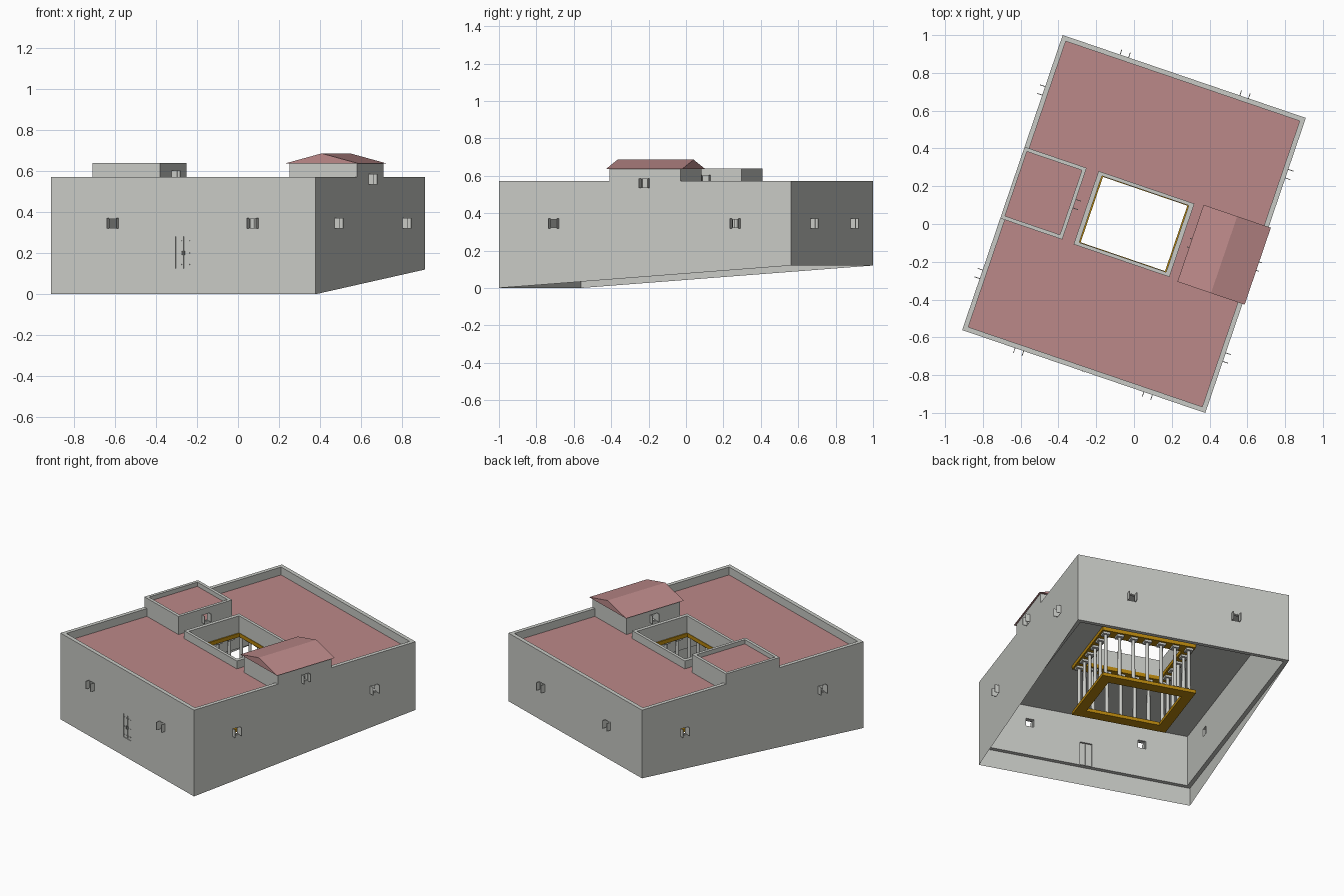
import bpy, bmesh, math
from mathutils import Matrix, Vector

if "Cube" in bpy.data.objects:
    bpy.data.objects.remove(bpy.data.objects["Cube"])

# The whole house is built square to its own axes, then turned on the site
TURN = Matrix.Rotation(math.radians(-18.82), 4, 'Z')
A, B, T = 0.68, 0.825, 0.026          # half width, half depth, wall thickness
LOW, CEIL, ROOF, TOP = 0.12, 0.46, 0.52, 0.572


def material(name, color):
    m = bpy.data.materials.new(name)
    m.diffuse_color = (*color, 1)
    m.use_nodes = True
    m.node_tree.nodes["Principled BSDF"].inputs["Base Color"].default_value = m.diffuse_color
    return m


PLASTER = material("pale_grey_plaster", (0.58, 0.59, 0.56))
ROSE = material("rose_roof", (0.50, 0.25, 0.25))
GOLD = material("golden_timber", (0.48, 0.24, 0.004))
cutters = bpy.data.collections.new("cutters")
bpy.context.scene.collection.children.link(cutters)


def add_box(bm, x0, x1, y0, y1, z0, z1, m=Matrix()):
    mat = m @ Matrix.Translation(((x0 + x1) / 2, (y0 + y1) / 2, (z0 + z1) / 2))
    mat = mat @ Matrix.Diagonal((x1 - x0, y1 - y0, z1 - z0, 1))
    bmesh.ops.create_cube(bm, size=1, matrix=mat)


def finish(bm, name, mat, coll=None):
    me = bpy.data.meshes.new(name)
    bm.to_mesh(me)
    bm.free()
    ob = bpy.data.objects.new(name, me)
    if mat:
        me.materials.append(mat)
    (coll or bpy.context.scene.collection).objects.link(ob)
    ob.matrix_world = TURN
    return ob


def boxes(name, mat, dims, cut=False):
    bm = bmesh.new()
    for d in dims:
        add_box(bm, *d)
    ob = finish(bm, name, mat)
    if cut:
        mod = ob.modifiers.new("openings", 'BOOLEAN')
        mod.operand_type = 'COLLECTION'
        mod.collection = cutters
        mod.solver = 'EXACT'
    return ob


def ring(name, mat, outer, inner, z0, z1):
    """Flat rectangular frame around the courtyard."""
    (a, b), (c, d) = outer, inner
    bm = bmesh.new()
    o = [bm.verts.new((x * a, y * b, z0)) for x, y in ((-1, -1), (1, -1), (1, 1), (-1, 1))]
    i = [bm.verts.new((x * c, y * d, z0)) for x, y in ((-1, -1), (1, -1), (1, 1), (-1, 1))]
    for k in range(4):
        n = (k + 1) % 4
        bm.faces.new((o[k], o[n], i[n], i[k]))
    ext = bmesh.ops.extrude_face_region(bm, geom=bm.faces[:])
    bmesh.ops.translate(bm, vec=(0, 0, z1 - z0),
                        verts=[g for g in ext["geom"] if isinstance(g, bmesh.types.BMVert)])
    bmesh.ops.recalc_face_normals(bm, faces=bm.faces)
    return finish(bm, name, mat)


def cut_opening(name, m, w, z0, z1, depth):
    bm = bmesh.new()
    add_box(bm, -w / 2, w / 2, -0.02, depth, z0, z1, m)
    finish(bm, name, None, cutters).hide_render = True


def window(name, x, y, z, angle):
    """Small square opening with a frame and two shutters standing open."""
    m = Matrix.Translation((x, y, z)) @ Matrix.Rotation(math.radians(angle), 4, 'Z')
    h = 0.026
    cut_opening(name + "_cutter", m, 2 * h, -h, h, T + 0.01)
    bm = bmesh.new()
    for s in (-1, 1):
        e = sorted((s * h, s * (h - 0.004)))
        add_box(bm, *e, -0.028, 0.0, -h, h, m)             # shutter
        add_box(bm, *e, 0.001, 0.012, -h, h, m)            # jamb
        add_box(bm, -h, h, 0.001, 0.012, *e, m)            # head and sill
    finish(bm, name, PLASTER)


# Windows: two on every outer wall, plus the rooftop rooms
for s, tag in ((-1, "a"), (1, "b")):
    window("front_window_" + tag, s * 0.36, -B, 0.345, 0)
    window("back_window_" + tag, s * 0.335, B, 0.345, 180)
    window("right_window_" + tag, A, s * 0.513, 0.345, 90)
    window("left_window_" + tag, -A, s * 0.513, 0.345, -90)
window("terrace_room_window", -0.333, 0, 0.577, 90)
window("gabled_room_outer_window", A, 0, 0.56, 90)
window("gabled_room_inner_window", 0.333, 0, 0.577, -90)

# Front door: opening, two leaves, studs and pull handles
cut_opening("door_cutter", Matrix.Translation((0, -B, 0)), 0.08, 0.125, 0.28, T + 0.02)
door = [(-0.04, -0.001, -B + 0.004, -B + 0.014, 0.125, 0.28),
        (0.001, 0.04, -B + 0.004, -B + 0.014, 0.125, 0.28)]
for s in (-1, 1):
    for z in (0.145, 0.20, 0.26):
        for dx in (0.011, 0.03):
            x = s * dx
            door.append((x - 0.002, x + 0.002, -B + 0.001, -B + 0.005, z - 0.002, z + 0.002))
    door.append((s * 0.006 - 0.0015, s * 0.006 + 0.0015, -B - 0.004, -B + 0.005, 0.19, 0.21))
boxes("front_door", PLASTER, door)

# Outer walls, rising past the roof as a parapet
boxes("front_wall", PLASTER, [(-A, A, -B, -B + T, LOW, TOP)], True)
boxes("back_wall", PLASTER, [(-A, A, B - T, B, LOW, TOP)], True)
boxes("right_wall", PLASTER, [(A - T, A, -B + T, B - T, LOW, TOP)], True)
boxes("left_wall", PLASTER, [(-A, -A + T, -B + T, B - T, LOW, TOP)], True)

# Thin skirt that follows the sloping ground
bm = bmesh.new()
fl, fr, tl, tr, bl, br = [bm.verts.new(p) for p in (
    (-A, -B, 0), (A, -B, 0), (-A, -B, LOW), (A, -B, LOW), (-A, B, LOW), (A, B, LOW))]
for f in ((fl, fr, tr, tl), (fr, br, tr), (fl, tl, bl)):
    bm.faces.new(f)
finish(bm, "ground_skirt", PLASTER)

# Roof slab with the courtyard opening; only its upper face is rose
HOLE = (0.243, 0.186)
slab = ring("roof_slab", PLASTER, (A - T, B - T), HOLE, CEIL, ROOF)
slab.data.materials.append(ROSE)
for p in slab.data.polygons:
    p.material_index = 1 if p.normal.z > 0.5 else 0
ring("courtyard_parapet", PLASTER, (0.268, 0.205), HOLE, ROOF, TOP)

# Courtyard gallery: two timber frames with columns between
ring("gallery_lower_frame", GOLD, (0.30, 0.255), (0.236, 0.183), LOW, 0.142)
ring("gallery_upper_frame", GOLD, (0.30, 0.255), (0.236, 0.183), 0.435, CEIL)
spots = [(-0.268 + 0.536 * i / 6, s * 0.22) for i in range(7) for s in (-1, 1)]
spots += [(s * 0.268, -0.22 + 0.44 * i / 5) for i in range(1, 5) for s in (-1, 1)]
bm = bmesh.new()
for x, y in spots:
    bmesh.ops.create_cone(bm, cap_ends=True, segments=12, radius1=0.012, radius2=0.010,
                          depth=0.27, matrix=Matrix.Translation((x, y, 0.288)))
    add_box(bm, x - 0.018, x + 0.018, y - 0.018, y + 0.018, 0.142, 0.156)
    add_box(bm, x - 0.022, x + 0.022, y - 0.022, y + 0.022, 0.421, 0.435)
for f in bm.faces:
    f.smooth = len(f.verts) == 4 and abs(f.normal.z) < 0.5 and f.calc_area() < 0.0019
cols = finish(bm, "gallery_columns", PLASTER)
for p in cols.data.polygons:
    p.use_smooth = p.area > 0.001 and abs(p.normal.z) < 0.5

# Flat-roofed terrace room on the left
TX, TY, TH = -0.333, 0.20, 0.64
boxes("terrace_room_front_wall", PLASTER, [(-A, TX, -TY, -TY + 0.02, ROOF, TH)])
boxes("terrace_room_back_wall", PLASTER, [(-A, TX, TY - 0.02, TY, ROOF, TH)])
boxes("terrace_room_left_wall", PLASTER, [(-A, -A + 0.02, -TY + 0.02, TY - 0.02, TOP, TH)])
boxes("terrace_room_right_wall", PLASTER, [(TX - 0.02, TX, -TY + 0.02, TY - 0.02, ROOF, TH)], True)
boxes("terrace_room_roof", ROSE, [(-A + 0.02, TX - 0.02, -TY + 0.02, TY - 0.02, 0.60, 0.612)])

# Gabled room on the right with its pitched roof
boxes("gabled_room", PLASTER, [(0.333, A, -0.20, 0.20, ROOF, 0.637)], True)
bm = bmesh.new()
profile = [bm.verts.new((x, -0.215, z)) for x, z in ((0.316, 0.637), (0.692, 0.637), (0.504, 0.686))]
face = bm.faces.new(profile)
ext = bmesh.ops.extrude_face_region(bm, geom=[face])
bmesh.ops.translate(bm, vec=(0, 0.43, 0),
                    verts=[g for g in ext["geom"] if isinstance(g, bmesh.types.BMVert)])
bmesh.ops.recalc_face_normals(bm, faces=bm.faces)
finish(bm, "gabled_roof", ROSE)
